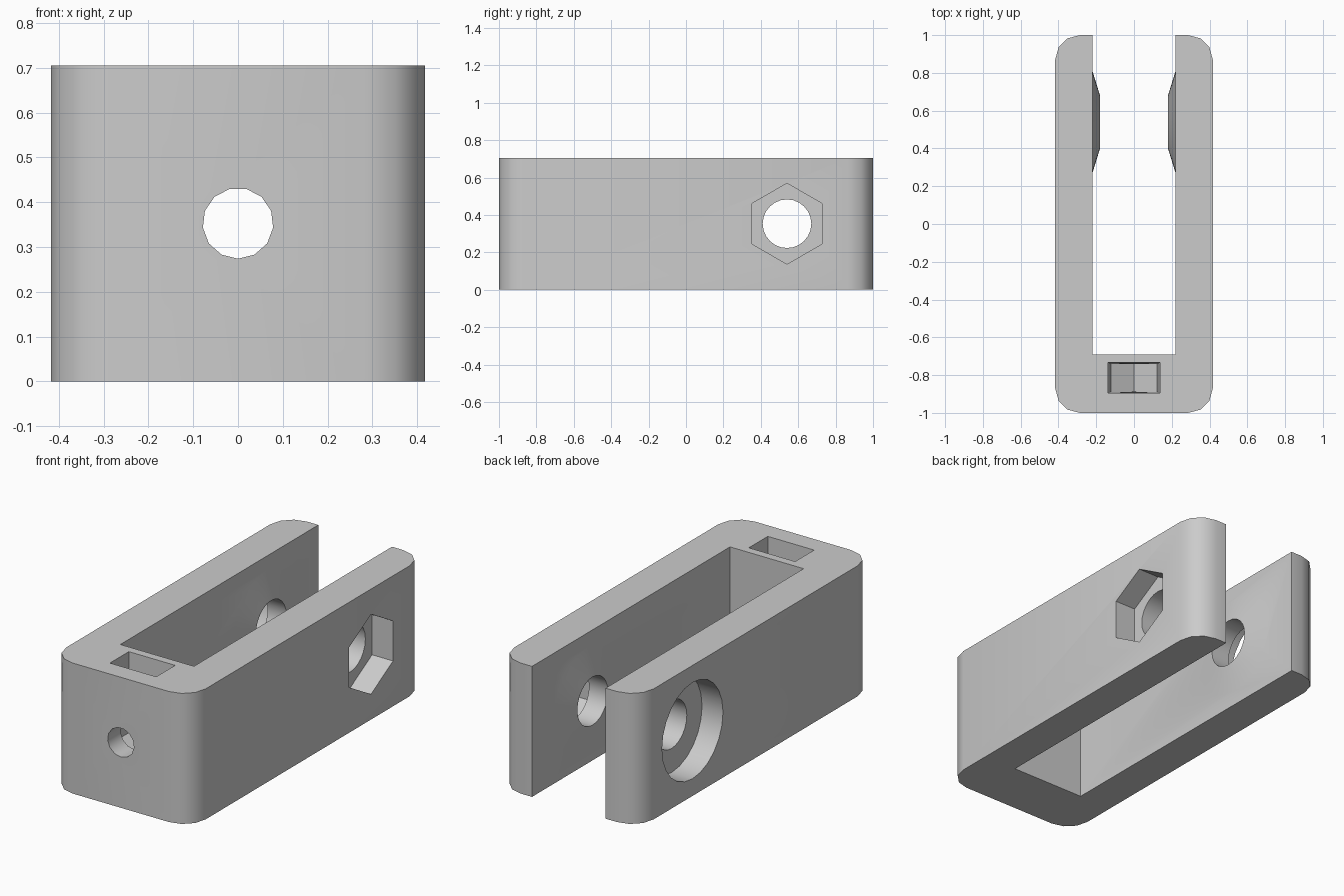
import bpy
import bmesh
from math import sin, cos, pi, radians

default_cube = bpy.data.objects.get("Cube")
if default_cube:
    bpy.data.objects.remove(default_cube)

HALF_W, HALF_L, HEIGHT = 0.417, 1.0, 0.705
SLOT, SLOT_START = 0.22, -0.69
MID_Z, PIVOT_Y = 0.353, 0.54

grey = bpy.data.materials.new("light_grey")
grey.use_nodes = True
grey.diffuse_color = (0.6, 0.6, 0.6, 1)
grey.node_tree.nodes["Principled BSDF"].inputs["Base Color"].default_value = (0.6, 0.6, 0.6, 1)


def loft(name, ring_a, ring_b):
    """Closed solid between two matching rings of points."""
    bm = bmesh.new()
    a = [bm.verts.new(p) for p in ring_a]
    b = [bm.verts.new(p) for p in ring_b]
    bm.faces.new(a)
    bm.faces.new(b)
    for i in range(len(a)):
        j = (i + 1) % len(a)
        bm.faces.new((a[i], a[j], b[j], b[i]))
    bmesh.ops.recalc_face_normals(bm, faces=bm.faces)
    mesh = bpy.data.meshes.new(name)
    bm.to_mesh(mesh)
    bm.free()
    mesh.materials.append(grey)
    obj = bpy.data.objects.new(name, mesh)
    bpy.context.collection.objects.link(obj)
    return obj


def x_ring(x, r, sides):
    """Ring round the pivot axis, starting with a point at the top."""
    return [(x, PIVOT_Y + r * sin(2 * pi * i / sides), MID_Z + r * cos(2 * pi * i / sides))
            for i in range(sides)]


def x_round(name, x0, r0, x1, r1, sides=24):
    return loft(name, x_ring(x0, r0, sides), x_ring(x1, r1, sides))


def box(name, x, y0, y1, z0, z1):
    corners = [(-x, y0), (x, y0), (x, y1), (-x, y1)]
    return loft(name, [(*c, z0) for c in corners], [(*c, z1) for c in corners])


def combine(target, tool, operation):
    bpy.context.view_layer.objects.active = target
    mod = target.modifiers.new(tool.name, "BOOLEAN")
    mod.operation, mod.object, mod.solver = operation, tool, "EXACT"
    bpy.ops.object.modifier_apply(modifier=mod.name)
    bpy.data.objects.remove(tool)


# Clevis block with rounded upright corners
clevis = box("clevis_bracket", HALF_W, -HALF_L, HALF_L, 0, HEIGHT)
bm = bmesh.new()
bm.from_mesh(clevis.data)
uprights = [e for e in bm.edges if abs(e.verts[0].co.z - e.verts[1].co.z) > 0.1]
bmesh.ops.bevel(bm, geom=uprights, offset=0.13, segments=3, profile=0.5, affect="EDGES")
bm.to_mesh(clevis.data)
bm.free()

# Open slot between the two arms
combine(clevis, box("slot", SLOT, SLOT_START, 1.2, -0.2, 0.9), "DIFFERENCE")

# Shallow conical bosses inside the arms
for side in (-1, 1):
    boss = x_round("boss", side * 0.228, 0.296, side * 0.18, 0.14)
    combine(clevis, boss, "UNION")

# Pivot hole, hexagonal nut recess on the left, round head recess on the right
combine(clevis, x_round("pivot_hole", -0.6, 0.13, 0.6, 0.13), "DIFFERENCE")
combine(clevis, x_round("nut_recess", 0.292, 0.216, 0.6, 0.216, 6), "DIFFERENCE")
combine(clevis, x_round("head_recess", -0.6, 0.26, -0.292, 0.26), "DIFFERENCE")

# Tapered captive nut pocket, open at the top with a pointed floor
profile = [(-0.139, 0.72, 0.081), (-0.122, 0.28, 0.074), (0, 0.21, 0.073),
           (0.122, 0.28, 0.074), (0.139, 0.72, 0.081)]
pocket = loft("nut_pocket", [(x, -0.815 - d, z) for x, z, d in profile],
              [(x, -0.815 + d, z) for x, z, d in profile])
combine(clevis, pocket, "DIFFERENCE")

# Screw hole through the front wall
rings = [[(0.079 * sin(2 * pi * i / 13), y, MID_Z - 0.079 * cos(2 * pi * i / 13))
          for i in range(13)] for y in (-1.2, -0.5)]
combine(clevis, loft("screw_hole", *rings), "DIFFERENCE")

bpy.ops.object.select_all(action="DESELECT")
clevis.select_set(True)
bpy.context.view_layer.objects.active = clevis
bpy.ops.object.shade_smooth_by_angle(angle=radians(31))
